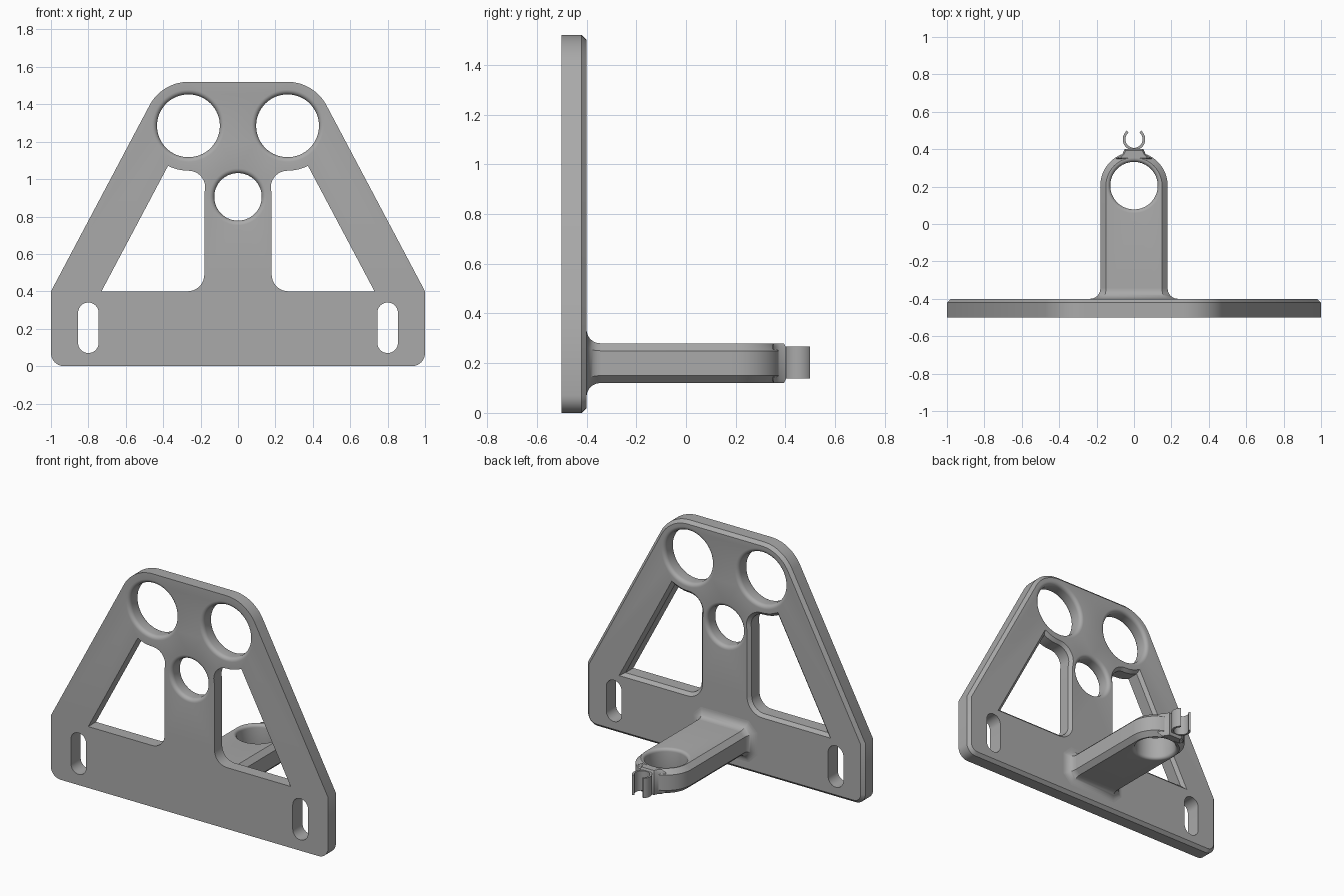
import bpy, bmesh
from math import sin, cos, pi, radians
from mathutils import Vector

cube = bpy.data.objects.get("Cube")
if cube:
    bpy.data.objects.remove(cube, do_unlink=True)

grey = bpy.data.materials.new("grey_plastic")
grey.use_nodes = True
colour = (0.4, 0.4, 0.4, 1)
grey.diffuse_color = colour
grey.node_tree.nodes["Principled BSDF"].inputs["Base Color"].default_value = colour


def arc(cx, cy, r, start, end, steps=10):
    angles = [radians(start + (end - start) * i / steps) for i in range(steps + 1)]
    return [(cx + r * cos(a), cy + r * sin(a)) for a in angles]


def circle(cx, cy, r):
    return arc(cx, cy, r, 0, 360, 64)[:-1]


def mirror(points):
    return [(-x, y) for x, y in points]


def signed_area(points):
    return sum(a[0] * b[1] - b[0] * a[1] for a, b in zip(points, points[1:] + points[:1]))


def inset(points, amount):
    """Move a loop sideways into the material with mitred corners."""
    result = []
    for i, p in enumerate(points):
        p = Vector(p)
        before = (p - Vector(points[i - 1])).normalized()
        after = (Vector(points[(i + 1) % len(points)]) - p).normalized()
        n1, n2 = Vector((-before.y, before.x)), Vector((-after.y, after.x))
        result.append(p + (n1 + n2) * amount / (1 + n1.dot(n2)))
    return result


def slab(name, outline, levels, holes=(), upright=False):
    """Loft an outline and its holes through (depth, inset) levels, capping both ends."""
    bm = bmesh.new()
    caps = ([], [])
    for k, (points, steps) in enumerate([(outline, levels), *holes]):
        if (signed_area(points) > 0) != (k == 0):
            points = points[::-1]
        rings = []
        for depth, amount in steps:
            rings.append([bm.verts.new((p[0], depth, p[1]) if upright else (p[0], p[1], depth))
                          for p in inset(points, amount)])
        n = len(points)
        for a, b in zip(rings, rings[1:]):
            for i in range(n):
                j = (i + 1) % n
                bm.faces.new((a[i], a[j], b[j], b[i]))
        for cap, ring in zip(caps, (rings[0], rings[-1])):
            cap.extend(bm.edges.get((ring[i - 1], ring[i])) for i in range(n))
    for cap in caps:
        bmesh.ops.triangle_fill(bm, edges=cap, use_beauty=True,
                                normal=(0, 1, 0) if upright else (0, 0, 1))
    bmesh.ops.recalc_face_normals(bm, faces=bm.faces)
    mesh = bpy.data.meshes.new(name)
    bm.to_mesh(mesh)
    bm.free()
    mesh.materials.append(grey)
    obj = bpy.data.objects.new(name, mesh)
    bpy.context.collection.objects.link(obj)
    bpy.ops.object.select_all(action="DESELECT")
    obj.select_set(True)
    bpy.context.view_layer.objects.active = obj
    bpy.ops.object.shade_smooth_by_angle(angle=radians(30))
    return obj


def rounded_rim(low, high, r, steps=5):
    """Levels for a hole whose two rims are filleted."""
    curve = [(r * (1 - cos(t)), r * (1 - sin(t)))
             for t in (pi / 2 * i / steps for i in range(steps + 1))]
    return [(low + d, s) for d, s in curve] + [(high - d, s) for d, s in reversed(curve)]


# Back plate: outline, triangular windows, round holes and mounting slots
front, back = -0.5, -0.4
bevelled = [(front, 0), (back - 0.02, 0), (back, 0.02)]
straight = [(front, 0), (back, 0)]
rim = rounded_rim(front, back, 0.025)

half = arc(0.93, 0.07, 0.07, -90, 0) + [(1, 0.4)] + arc(0.265, 1.285, 0.235, 28, 90, 14)
plate_outline = half + mirror(half)[::-1]

window = ([(0.73, 0.4)] + arc(0.265, 1.285, 0.24, -63, -90, 6)
          + arc(0.265, 0.955, 0.09, 90, 180)[1:] + [(0.18, 0.92)]
          + arc(0.27, 0.49, 0.09, 180, 270))
slot = arc(0.8, 0.285, 0.055, 0, 180, 16) + arc(0.8, 0.125, 0.055, 180, 360, 16)
big_hole = circle(0.265, 1.285, 0.168)

plate_holes = [(circle(0, 0.905, 0.127), rim)]
for shape, levels in ((window, bevelled), (slot, straight), (big_hole, rim)):
    plate_holes += [(shape, levels), (mirror(shape), levels)]
slab("back_plate", plate_outline, bevelled, plate_holes, upright=True)

# Arm with chamfered edges and a filleted round hole
low, high, width, chamfer = 0.12, 0.28, 0.18, 0.03
arm_outline = [(-width, -0.46), (width, -0.46)] + arc(0, 0.205, width, 0, 180, 36)
arm_levels = [(low, chamfer), (low + chamfer, 0), (high - chamfer, 0), (high, chamfer)]
slab("arm", arm_outline, arm_levels,
     [(circle(0, 0.205, 0.127), rounded_rim(low, high, 0.02))])

# Filleted flare where the arm meets the plate
inner = width - chamfer
right_side = [(inner, low), (width, low + chamfer), (width, high - chamfer), (inner, high)]
section = right_side + mirror(right_side)[::-1]
flare = 0.055
flare_levels = [(back - 0.01, -flare)]
for i in range(9):
    t = pi / 2 * i / 8
    flare_levels.append((back + flare * (1 - cos(t)), -flare * (1 - sin(t))))
slab("arm_root_fillet", section, flare_levels, upright=True)

# Neck and open snap clip at the arm's tip
neck_half = [(0.07, 0.345), (0.1, 0.35), (0.074, 0.362), (0.06, 0.378), (0.05, 0.402)]
slab("clip_neck", neck_half + mirror(neck_half)[::-1],
     [(low, 0.008), (low + 0.015, 0), (high - 0.015, 0), (high, 0.008)])
clip_outline = arc(0, 0.453, 0.06, 130, 410, 36) + arc(0, 0.453, 0.046, 410, 130, 36)
slab("snap_clip", clip_outline, [(0.138, 0), (0.267, 0)])
